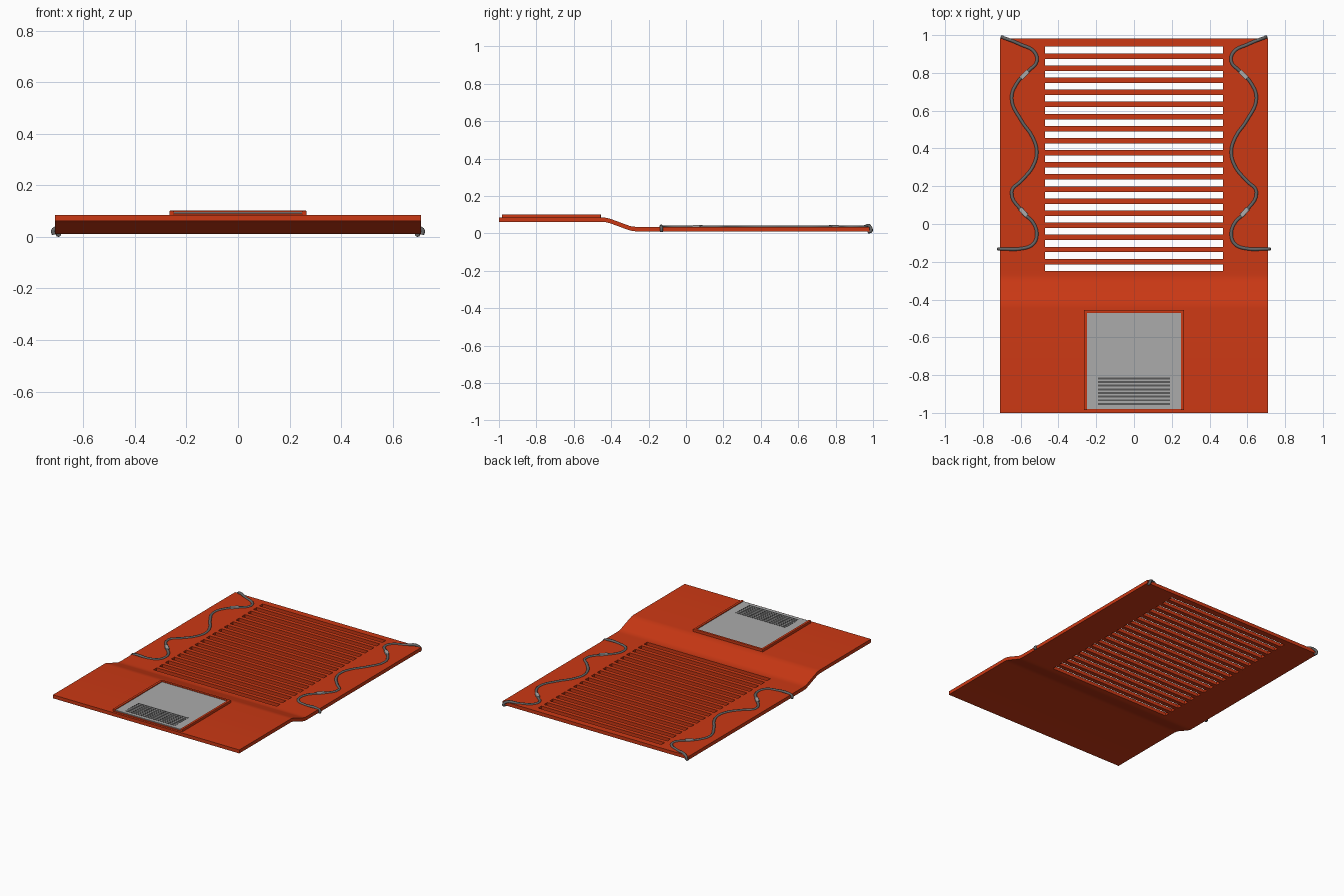
import bpy, bmesh, math

if "Cube" in bpy.data.objects:
    bpy.data.objects.remove(bpy.data.objects["Cube"])


def material(name, rgb):
    m = bpy.data.materials.new(name)
    m.diffuse_color = (*rgb, 1)
    m.use_nodes = True
    m.node_tree.nodes["Principled BSDF"].inputs["Base Color"].default_value = m.diffuse_color
    return m


RED = material("red_paint", (0.60, 0.04, 0.007))
CORD = material("dark_cord", (0.13, 0.13, 0.13))
GREY = material("panel_grey", (0.41, 0.41, 0.41))
SLAT = material("slat_grey", (0.10, 0.10, 0.10))


def add_object(name, bm, mat):
    bmesh.ops.recalc_face_normals(bm, faces=bm.faces[:])
    me = bpy.data.meshes.new(name)
    bm.to_mesh(me)
    bm.free()
    ob = bpy.data.objects.new(name, me)
    bpy.context.collection.objects.link(ob)
    me.materials.append(mat)
    return ob


def add_box(bm, lo, hi):
    r = bmesh.ops.create_cube(bm, size=1)
    for v in r["verts"]:
        v.co = [(a + b) / 2 + c * (b - a) for a, b, c in zip(lo, hi, v.co)]


def bevel(ob, width, segments=2):
    m = ob.modifiers.new("bevel", "BEVEL")
    m.width, m.segments = width, segments


# Slotted plate: profile rows swept over four columns, slot cells left open
SLOTS, PITCH, FIRST, HALF = 19, 0.064, 0.921, 0.0175
rows = [(-1, 0.085), (-0.445, 0.085), (-0.425, 0.083), (-0.40, 0.076),
        (-0.305, 0.041), (-0.285, 0.036), (-0.268, 0.035)]
open_rows = set()
for i in reversed(range(SLOTS)):
    y = FIRST - i * PITCH
    open_rows.add(len(rows))
    rows += [(y - HALF, 0.035), (y + HALF, 0.035)]
rows.append((0.982, 0.035))
bm = bmesh.new()
grid = [[bm.verts.new((x, y, z)) for x in (-0.71, -0.47, 0.47, 0.71)] for y, z in rows]
for r in range(len(rows) - 1):
    for c in range(3):
        if not (c == 1 and r in open_rows):
            bm.faces.new((grid[r][c], grid[r][c + 1], grid[r + 1][c + 1], grid[r + 1][c]))
bmesh.ops.recalc_face_normals(bm, faces=bm.faces[:])
if bm.faces[:][0].normal.z < 0:
    bmesh.ops.reverse_faces(bm, faces=bm.faces[:])
# Thicken downwards by extruding a copy of the sheet
top = bm.faces[:]
ext = bmesh.ops.extrude_face_region(bm, geom=top, use_keep_orig=True)
for v in ext["geom"]:
    if isinstance(v, bmesh.types.BMVert):
        v.co.z -= 0.024
plate = add_object("slotted_plate", bm, RED)
bpy.context.view_layer.objects.active = plate
plate.select_set(True)
bpy.ops.object.shade_smooth_by_angle(angle=math.radians(30))
plate.select_set(False)

# Raised red frame around the panel, with a low front lip
bm = bmesh.new()
for s in (-1, 1):
    a, b = sorted((s * 0.248, s * 0.266))
    add_box(bm, (a, -0.985, 0.08), (b, -0.455, 0.102))
add_box(bm, (-0.255, -0.472, 0.08), (0.255, -0.455, 0.102))
add_box(bm, (-0.255, -0.985, 0.08), (0.255, -0.975, 0.09))
bevel(add_object("panel_frame", bm, RED), 0.004)

# Grey panel and its dark, nearly flush vent slats
bm = bmesh.new()
add_box(bm, (-0.25, -0.98, 0.08), (0.25, -0.468, 0.096))
add_object("grey_panel", bm, GREY)
bm = bmesh.new()
for i in range(8):
    y = -0.952 + i * 0.0192
    add_box(bm, (-0.19, y - 0.005, 0.09), (0.19, y + 0.005, 0.0975))
add_object("vent_slats", bm, SLAT)

# Wavy cords, hooked over the plate edges, one per side
path = [(-.695, .972, .009), (-.698, .988, .012), (-.69, .986, .032),
        (-.60, .95, .034), (-.527, .91, .034), (-.515, .86, .034), (-.56, .81, .034),
        (-.617, .75, .034), (-.648, .665, .034), (-.595, .545, .034),
        (-.54, .465, .034), (-.515, .385, .034), (-.535, .305, .034),
        (-.595, .23, .034), (-.648, .17, .034), (-.585, .06, .034),
        (-.53, 0, .034), (-.515, -.06, .034), (-.535, -.107, .034),
        (-.595, -.13, .034), (-.70, -.132, .034), (-.717, -.132, .024), (-.713, -.132, .009)]
for side, s in (("left", 1), ("right", -1)):
    cu = bpy.data.curves.new(side + "_cord", "CURVE")
    cu.dimensions = "3D"
    cu.bevel_depth, cu.bevel_resolution = 0.009, 2
    cu.resolution_u, cu.use_fill_caps = 5, True
    sp = cu.splines.new("BEZIER")
    sp.bezier_points.add(len(path) - 1)
    for p, (x, y, z) in zip(sp.bezier_points, path):
        p.co = (s * x, y, z)
        p.handle_left_type = p.handle_right_type = "AUTO"
    cu.materials.append(CORD)
    bpy.context.collection.objects.link(bpy.data.objects.new(side + "_cord", cu))

    # Small grey clips around the cord
    for n, (x, y, ang) in enumerate([(-.58, .79, 45), (-.585, .062, -47)]):
        bm = bmesh.new()
        add_box(bm, (-0.027, -0.012, -0.009), (0.027, 0.012, 0.011))
        clip = add_object(f"{side}_cord_clip_{n + 1}", bm, GREY)
        clip.location = (s * x, y, 0.034)
        clip.rotation_euler.z = s * math.radians(ang)
        bevel(clip, 0.004)
